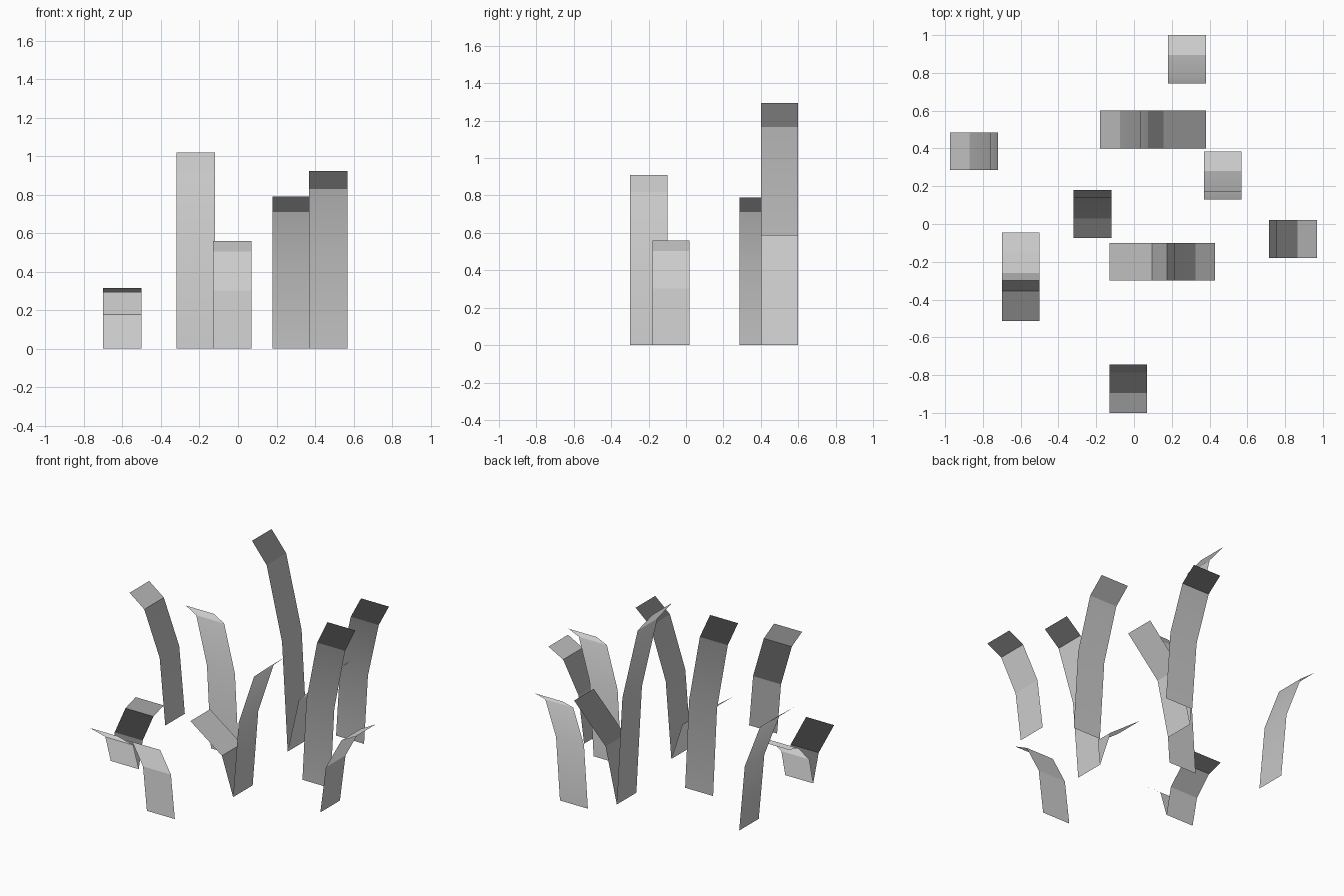
import bpy, bmesh, math
from mathutils import Vector

if "Cube" in bpy.data.objects:
    bpy.data.objects.remove(bpy.data.objects["Cube"])

WIDTH = 0.20
SMOOTH_LIMIT = math.radians(20)
# Blade profiles as (outward offset, fraction of the height)
TALL = [(0, 0), (0.04, 0.54), (0.15, 0.90), (0.255, 1.0)]
SHORT = [(0, 0), (0.08, 0.60), (0.305, 1.0)]


def blade(name, x, y, direction, height, profile, spread=1.0):
    """Flat bent strip rooted at x, y and leaning towards direction."""
    d, up = Vector((*direction, 0)), Vector((0, 0, 1))
    side = up.cross(d) * WIDTH / 2
    bm = bmesh.new()
    centres, rows = [], []
    for out, frac in profile:
        p = Vector((x, y, height * frac)) + d * out * spread
        centres.append(p)
        rows.append((bm.verts.new(p - side), bm.verts.new(p + side)))
    for low, high in zip(rows, rows[1:]):
        bm.faces.new((low[0], low[1], high[1], high[0])).smooth = True
    mesh = bpy.data.meshes.new(name)
    bm.to_mesh(mesh)
    bm.free()

    # Shading normals tilt outward and up, blended over gentle bends only
    flat = []
    for a, b in zip(centres, centres[1:]):
        run = (b - a).normalized()
        flat.append(d * run.z + up * run.dot(d))

    def joined(i, j):
        if 0 <= j < len(flat) and flat[i].angle(flat[j]) < SMOOTH_LIMIT:
            return (flat[i] + flat[j]).normalized()
        return flat[i]

    normals = []
    for i in range(len(flat)):
        low, high = joined(i, i - 1), joined(i, i + 1)
        normals += [low, low, high, high]
    mesh.normals_split_custom_set(normals)
    bpy.context.collection.objects.link(bpy.data.objects.new(name, mesh))


E, W, N, S = (1, 0), (-1, 0), (0, 1), (0, -1)

# Three-segment blades: root x, root y, lean, height
tall_blades = [
    (0.28, 0.745, N, 0.79), (0.47, 0.13, N, 0.922), (-0.60, -0.30, N, 0.315),
    (-0.22, 0.18, S, 1.02), (-0.03, -0.745, S, 0.56),
    (0.715, -0.08, E, 0.56), (0.175, -0.20, E, 0.91),
    (-0.72, 0.385, W, 0.79), (0.075, 0.50, W, 1.295),
]
for i, (x, y, d, h) in enumerate(tall_blades, 1):
    blade(f"tall_grass_blade_{i}", x, y, d, h, TALL)

# Two-segment blades, the last value scales the lean
short_blades = [
    (0.075, 0.50, E, 0.59, 1.0), (0.175, -0.20, W, 0.41, 1.0),
    (-0.60, -0.30, S, 0.295, 0.70),
]
for i, (x, y, d, h, s) in enumerate(short_blades, 1):
    blade(f"short_grass_blade_{i}", x, y, d, h, SHORT, s)
